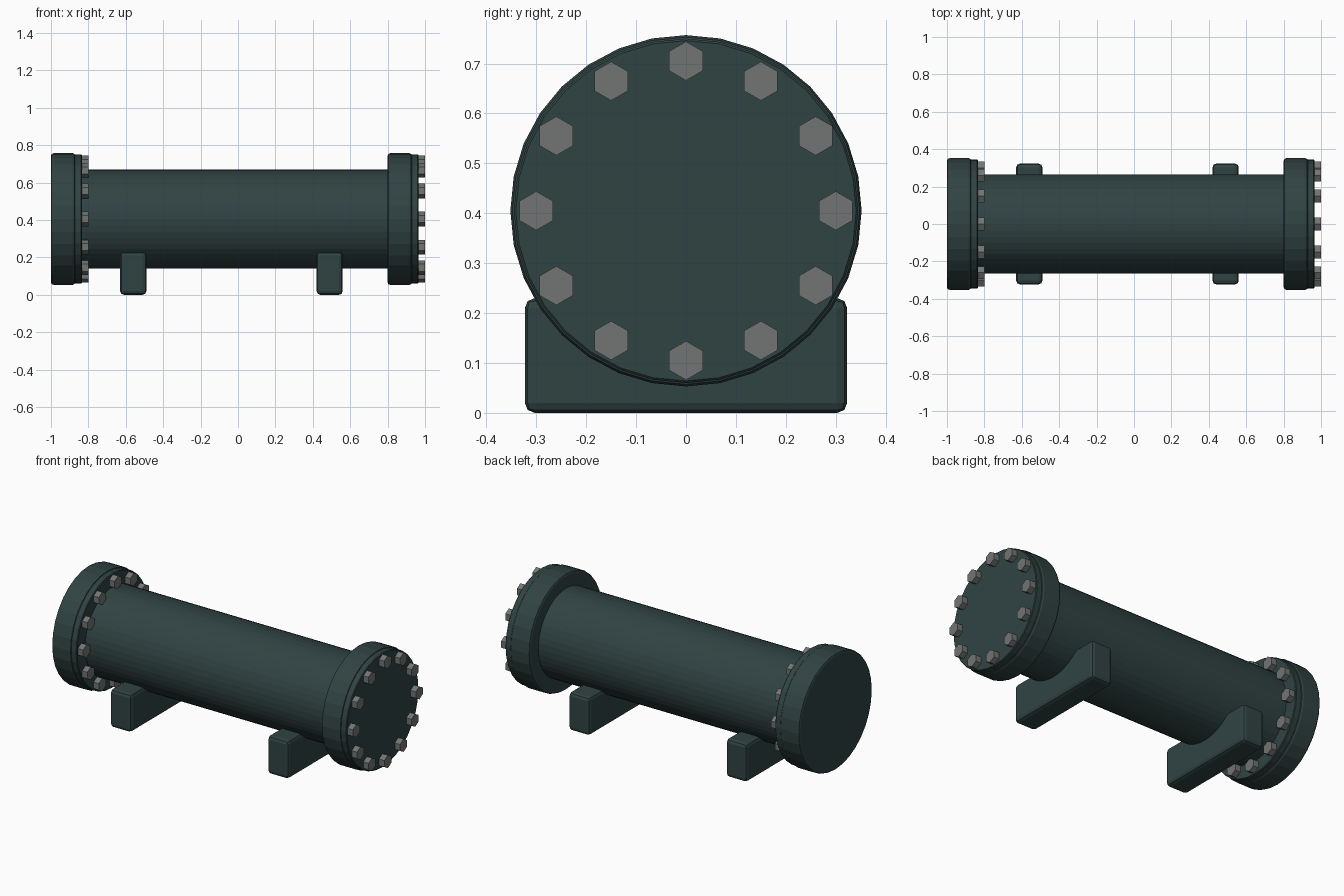
import bpy, bmesh, math
from mathutils import Matrix, Vector

if "Cube" in bpy.data.objects:
    bpy.data.objects.remove(bpy.data.objects["Cube"])

AXIS_Z = 0.405


def material(name, rgb):
    m = bpy.data.materials.new(name)
    m.diffuse_color = (*rgb, 1)
    m.use_nodes = True
    m.node_tree.nodes["Principled BSDF"].inputs["Base Color"].default_value = m.diffuse_color
    return m


TEAL = material("dark teal paint", (0.030, 0.056, 0.055))
STEEL = material("bolt grey", (0.165, 0.178, 0.172))


def finish(name, bm, mat):
    bmesh.ops.recalc_face_normals(bm, faces=bm.faces)
    me = bpy.data.meshes.new(name)
    bm.to_mesh(me)
    bm.free()
    me.materials.append(mat)
    ob = bpy.data.objects.new(name, me)
    bpy.context.collection.objects.link(ob)
    return ob


def disc(bm, x0, x1, radius, sides, y=0.0, z=AXIS_Z, turn=0.0):
    """Cylinder along x from x0 to x1."""
    m = (Matrix.Translation(((x0 + x1) / 2, y, z))
         @ Matrix.Rotation(turn, 4, 'X') @ Matrix.Rotation(math.pi / 2, 4, 'Y'))
    bmesh.ops.create_cone(bm, cap_ends=True, segments=sides, radius1=radius,
                          radius2=radius, depth=x1 - x0, matrix=m)


def drum(name, x0, x1, radius, sides, bevel=0.0, segments=2):
    bm = bmesh.new()
    disc(bm, x0, x1, radius, sides)
    if bevel:
        rims = [e for e in bm.edges if abs(e.verts[0].co.x - e.verts[1].co.x) < 1e-5]
        bmesh.ops.bevel(bm, geom=rims, offset=bevel, segments=segments,
                        profile=0.5, affect='EDGES')
    return finish(name, bm, TEAL)


# Main tank body
drum("tank_shell", -0.90, 0.86, 0.265, 48)

# End flanges, cover plates and bolt rings (both face +x)
for side, x in (("left", -1.0), ("right", 0.80)):
    drum(side + "_flange", x, x + 0.13, 0.352, 32, 0.014)
    drum(side + "_cover_plate", x + 0.125, x + 0.165, 0.345, 32, 0.004, 1)
    bm = bmesh.new()
    for i in range(12):
        a = i * math.tau / 12
        disc(bm, x + 0.160, x + 0.20, 0.039, 6,
             0.30 * math.cos(a), AXIS_Z + 0.30 * math.sin(a), math.pi / 2)
    finish(side + "_bolts", bm, STEEL)

# Support feet
for side, x in (("left", -0.56), ("right", 0.49)):
    bm = bmesh.new()
    bmesh.ops.create_cube(bm, size=1, matrix=Matrix.Translation((x, 0, 0.115))
                          @ Matrix.Diagonal(Vector((0.14, 0.646, 0.23, 1))))
    bmesh.ops.bevel(bm, geom=bm.edges[:], offset=0.02, segments=2,
                    profile=0.5, affect='EDGES')
    finish(side + "_support_foot", bm, TEAL)
